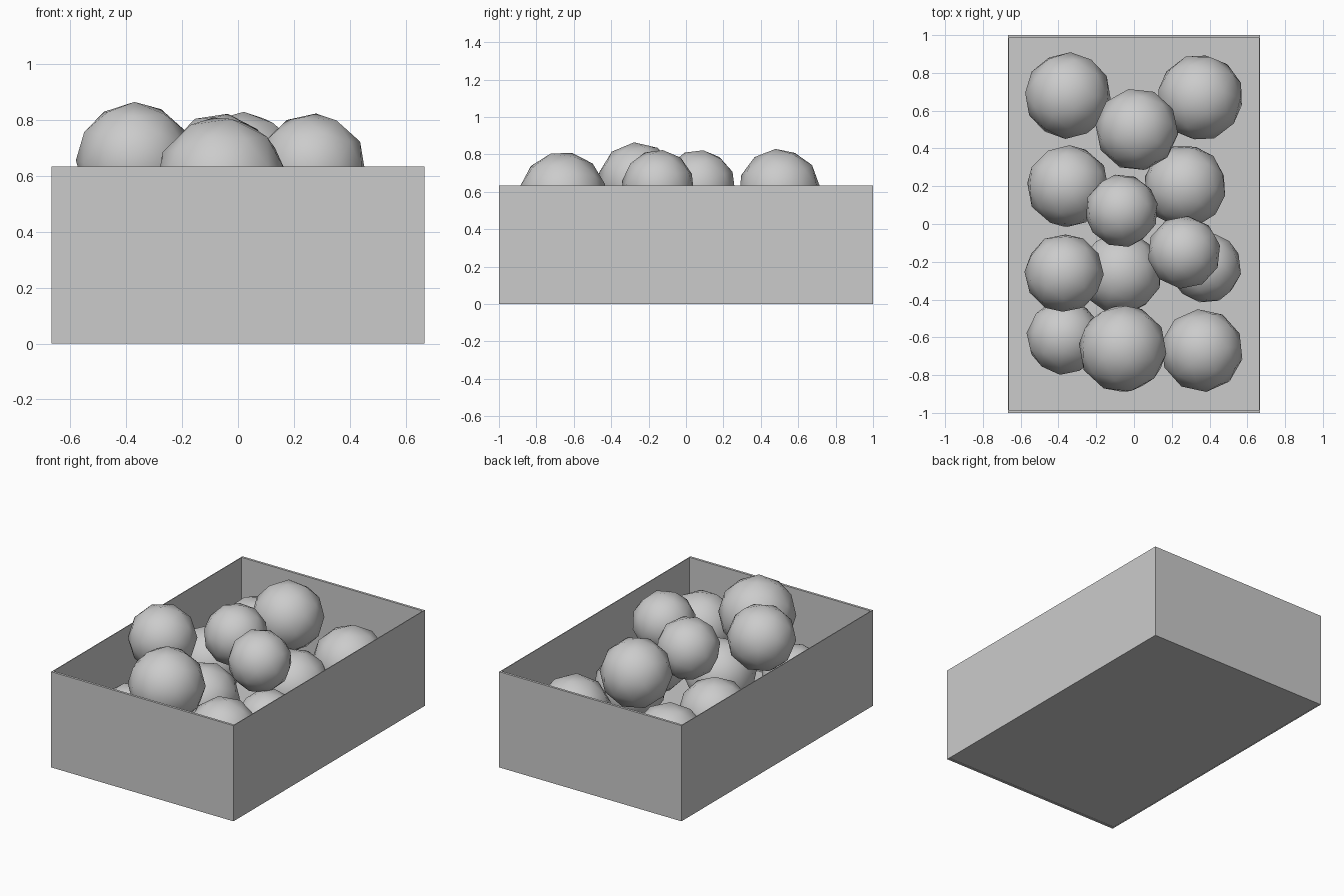
import bpy
import random
from mathutils import Euler

random.seed(7)
cube = bpy.data.objects.get("Cube")
if cube:
    bpy.data.objects.remove(cube, do_unlink=True)

# One plain grey for everything
grey = bpy.data.materials.new("plain_grey")
grey.use_nodes = True
grey.diffuse_color = (0.6, 0.6, 0.6, 1)
shader = next(n for n in grey.node_tree.nodes if n.type == 'BSDF_PRINCIPLED')
shader.inputs["Base Color"].default_value = grey.diffuse_color

HALF_X, HALF_Y, HEIGHT = 0.667, 1.0, 0.633
SIDE, END = 0.005, 0.016      # wall thicknesses


def finish(name):
    obj = bpy.context.object
    obj.name = name
    obj.data.materials.append(grey)
    return obj


def board(name, low, high):
    """Box between two opposite corners."""
    centre = [(a + b) / 2 for a, b in zip(low, high)]
    bpy.ops.mesh.primitive_cube_add(size=1, location=centre)
    bpy.context.object.scale = [b - a for a, b in zip(low, high)]
    bpy.ops.object.transform_apply(location=False, rotation=False, scale=True)
    return finish(name)


def ball(index, x, y, z, radius):
    """Coarse round ball, tumbled at random, smoothly shaded."""
    turn = Euler([random.uniform(0, 6) for _ in range(3)])
    bpy.ops.mesh.primitive_ico_sphere_add(
        subdivisions=2, radius=radius, location=(x, y, z), rotation=turn)
    bpy.ops.object.shade_smooth()
    return finish(f"ball_{index}")


# Open crate: end walls, side walls between them, floor
inner_y = HALF_Y - END
board("front_wall", (-HALF_X, -HALF_Y, 0), (HALF_X, -inner_y, HEIGHT))
board("back_wall", (-HALF_X, inner_y, 0), (HALF_X, HALF_Y, HEIGHT))
board("right_wall", (-HALF_X, -inner_y, 0), (-HALF_X + SIDE, inner_y, HEIGHT))
board("left_wall", (HALF_X - SIDE, -inner_y, 0), (HALF_X, inner_y, HEIGHT))
board("floor", (-HALF_X + SIDE, -inner_y, 0.003), (HALF_X - SIDE, inner_y, 0.015))

# Balls: x, y, z, radius
lower_layer = [
    (-0.35, 0.68, 0.33, 0.23), (0.35, 0.67, 0.33, 0.23),
    (-0.35, 0.20, 0.33, 0.22), (0.27, 0.20, 0.34, 0.22),
    (-0.07, -0.26, 0.34, 0.22), (0.38, -0.23, 0.30, 0.19),
    (-0.37, -0.60, 0.27, 0.20), (0.36, -0.67, 0.38, 0.22),
]
upper_layer = [
    (0.015, 0.50, 0.61, 0.22), (-0.065, 0.07, 0.63, 0.195),
    (0.265, -0.15, 0.63, 0.195), (-0.37, -0.26, 0.655, 0.21),
    (-0.06, -0.66, 0.58, 0.235),
]
for i, spec in enumerate(lower_layer + upper_layer, 1):
    ball(i, *spec)
